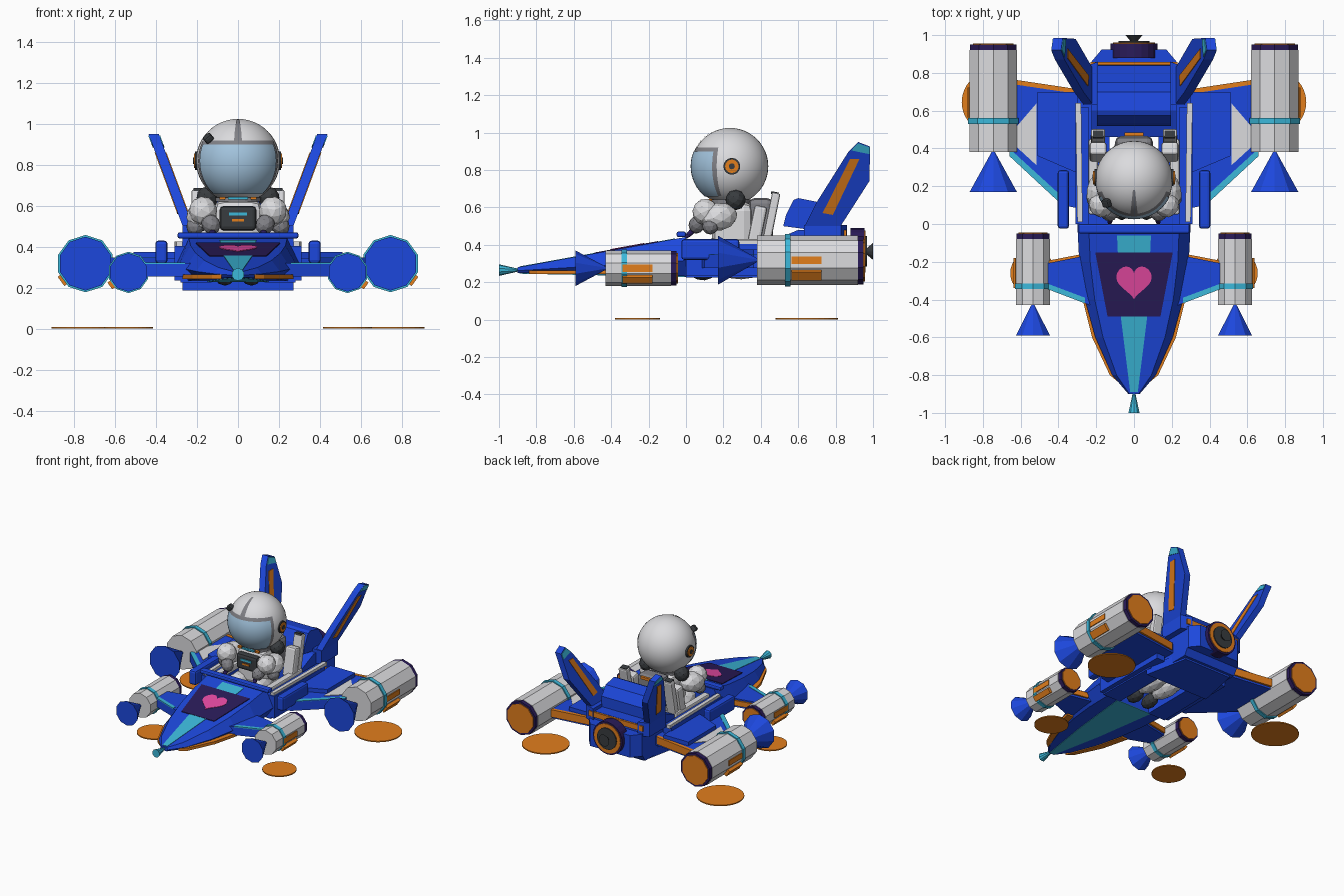
import bpy, bmesh, math
from mathutils import Vector, Matrix

if "Cube" in bpy.data.objects:
    bpy.data.objects.remove(bpy.data.objects["Cube"])


def colour(name, *rgb):
    m = bpy.data.materials.new(name)
    m.use_nodes = True
    m.diffuse_color = (*rgb, 1)
    m.node_tree.nodes["Principled BSDF"].inputs["Base Color"].default_value = (*rgb, 1)
    return m


BLUE = colour("royal blue", .012, .064, .72)
TEAL = colour("teal", .045, .48, .7)
ORANGE = colour("orange", .76, .21, .012)
PURPLE = colour("dark purple", .023, .011, .1)
PINK = colour("pink", .8, .07, .37)
WHITE = colour("off white", .71, .71, .73)
GLASS = colour("visor blue", .37, .56, .74)
GREY = colour("mid grey", .22, .22, .24)
DARK = colour("charcoal", .04, .045, .05)


def finish(name, bm, mat, smooth=False):
    bmesh.ops.recalc_face_normals(bm, faces=bm.faces)
    me = bpy.data.meshes.new(name)
    bm.to_mesh(me)
    bm.free()
    me.materials.append(mat)
    if smooth:
        me.polygons.foreach_set("use_smooth", [True] * len(me.polygons))
        me.set_sharp_from_angle(angle=math.radians(40))
    ob = bpy.data.objects.new(name, me)
    bpy.context.scene.collection.objects.link(ob)
    return ob


def loft(name, mat, rings):
    """Skin a list of equal-length rings and cap both ends."""
    bm = bmesh.new()
    rows = [[bm.verts.new(p) for p in r] for r in rings]
    n = len(rows[0])
    for a, b in zip(rows, rows[1:]):
        for i in range(n):
            j = (i + 1) % n
            bm.faces.new((a[i], a[j], b[j], b[i]))
    bm.faces.new(rows[0])
    bm.faces.new(rows[-1])
    return finish(name, bm, mat)


def plan(name, mat, pts, lo, hi, s=1):
    """Extrude an outline seen from above."""
    return loft(name, mat, [[(s * x, y, z) for x, y in pts] for z in (lo, hi)])


def side(name, mat, pts, lo, hi, lean=0, base=0):
    """Extrude a side outline across x; lean tips it outwards with height."""
    return loft(name, mat, [[(x + lean * (z - base), y, z) for y, z in pts] for x in (lo, hi)])


def lathe(name, mat, x, z, prof, n=10):
    """Turn (y, radius) pairs about an axis along y."""
    ang = [2 * math.pi * i / n for i in range(n)]
    return loft(name, mat, [[(x + r * math.sin(a), y, z + r * math.cos(a)) for a in ang]
                            for y, r in prof])


def box(name, mat, loc, dims, bevel=0, rot=(0, 0, 0)):
    bm = bmesh.new()
    bmesh.ops.create_cube(bm, size=1, matrix=Matrix.Diagonal((*dims, 1)))
    if bevel:
        bmesh.ops.bevel(bm, geom=bm.edges[:], offset=bevel, segments=2, affect='EDGES', profile=.5)
    ob = finish(name, bm, mat)
    ob.location, ob.rotation_euler = loc, rot


def limb(name, mat, p, q, r):
    """Rounded faceted limb between two points."""
    p, q = Vector(p), Vector(q)
    bm = bmesh.new()
    bmesh.ops.create_icosphere(bm, subdivisions=2, radius=1)
    for v in bm.verts:
        v.co = Vector((v.co.x * r, v.co.y * r, v.co.z * ((q - p).length / 2 + r * .6)))
    ob = finish(name, bm, mat)
    ob.location = (p + q) / 2
    ob.rotation_euler = (q - p).to_track_quat('Z', 'Y').to_euler()


def top(y):
    return .28 + .18 * (y + .9)


def bottom(y):
    return .25 - .02 * (y + .9)


def decal(name, mat, pts, z, off):
    loft(name, mat, [[(x, y, z(y) + d) for x, y in pts] for d in (0, off)])


def mirrored(half):
    return half + [(-x, y) for x, y in reversed(half)]


# Nose hull
stations = [(-.9, .03), (-.8, .115), (-.6, .205), (-.4, .26), (-.2, .29), (0, .3)]
rings = []
for y, w in stations:
    t, b = top(y), bottom(y)
    half = [(.8 * w, t), (w, b + .4 * (t - b)), (.8 * w, b)]
    rings.append([(x, y, z) for x, z in mirrored(half)])
loft("nose_hull", BLUE, rings)
decal("nose_stripe", TEAL, mirrored([(.09, -.06), (.07, -.49), (.02, -.89)]), top, .003)
decal("belly_stripe", TEAL, mirrored([(.15, 0), (.09, -.49), (.02, -.89)]), bottom, -.004)
decal("nose_panel", PURPLE, mirrored([(.205, -.15), (.14, -.49)]), top, .005)
heart = []
for i in range(36):
    a = math.tau * i / 36
    c = [math.cos(k * a) for k in range(5)]
    heart.append((.094 * math.sin(a) ** 3,
                  -.3 + .0064 * (13 * c[1] - 4 * c[2] - 2 * c[3] - c[4])))
decal("heart_emblem", PINK, heart, top, .008)
lathe("nose_probe", TEAL, 0, .265, [(-1, .031), (-.89, .006)])

# Middle and rear hull
plan("rear_belly", BLUE, mirrored([(.27, .46), (.2, .8)]), .187, .25)
box("windshield_bar", BLUE, (0, -.025, .456), (.59, .05, .03), .01)
side("rear_block", BLUE, [(.46, .2), (.46, .42), (.6, .48), (.84, .48), (.85, .25), (.82, .2)], -.225, .225)
plan("rear_hood", BLUE, mirrored([(.225, .8), (.225, .86), (.17, .925)]), .25, .42)
box("rear_trim", ORANGE, (0, .85, .46), (.46, .014, .04))
side("headrest", BLUE, [(.52, .5), (.535, .56), (.575, .64), (.6, .65), (.7, .63), (.75, .56), (.75, .47)], -.195, .195)
lathe("tail_ring", PURPLE, 0, .365, [(.88, .125), (.955, .125)], 20)
lathe("tail_glow", ORANGE, 0, .365, [(.95, .112), (.96, .112)], 20)
lathe("tail_disc", DARK, 0, .365, [(.95, .082), (.968, .082)], 20)
lathe("tail_nozzle", DARK, 0, .365, [(.96, .012), (1, .045)], 12)


def engine(name, x, z, r, y0, y1, cone, collar, s):
    lathe(name + "_body", WHITE, x, z, [(y0, r), (y1 - .03, r)])
    lathe(name + "_collar", TEAL, x, z, [(collar - .015, r * 1.065), (collar + .015, r * 1.065)])
    lathe(name + "_rear_ring", PURPLE, x, z, [(y1 - .035, r * .98), (y1, r * .98)])
    lathe(name + "_rear_glow", ORANGE, x, z, [(y1 - .01, r * .86), (y1 + .006, r * .86)])
    lathe(name + "_intake_cone", BLUE, x, z, [(cone, r), (y0 + .01, .004)])
    for deg, wide, tall in ((0, .012, .04), (36, .045, r * .42)):
        a = math.radians(deg)
        d = r * .951
        box(name + "_vent", ORANGE, (x + s * d * math.cos(a), collar + r * .75, z - d * math.sin(a)),
            (wide, .16, tall), 0, (0, s * a, 0))
    turn = [math.tau * i / 32 for i in range(32)]
    disc = [(x + 1.27 * r * math.cos(a), (y0 + y1) / 2 - .02 + 1.27 * r * math.sin(a)) for a in turn]
    plan(name + "_hover_glow", ORANGE, disc, 0, .008)


for s in (1, -1):
    engine("rear_engine", .745 * s, .318, .1315, .38, .95, .17, .545, s)
    engine("front_engine", .535 * s, .275, .0945, -.43, -.05, -.59, -.33, s)
    # Wings with coloured edges
    plan("rear_wing", BLUE, [(.2, .69), (.66, .75), (.66, .36), (.38, .1), (.28, .08)], .275, .345, s)
    plan("rear_wing_panel", BLUE, [(.3, .7), (.51, .7), (.51, .36), (.3, .27)], .34, .375, s)
    plan("rear_wing_patch", WHITE, [(.515, .64), (.635, .5), (.635, .42), (.515, .31)], .34, .349, s)
    plan("rear_wing_leading_edge", TEAL, [(.66, .4), (.66, .36), (.38, .1), (.38, .145)], .34, .348, s)
    plan("rear_wing_trailing_edge", ORANGE, [(.24, .705), (.64, .765), (.64, .74), (.24, .68)], .29, .347, s)
    plan("front_wing", BLUE, [(.22, -.16), (.47, -.21), (.47, -.34), (.22, -.435)], .255, .32, s)
    plan("front_wing_leading_edge", TEAL, [(.26, -.39), (.46, -.315), (.46, -.344), (.26, -.42)], .315, .323, s)
    plan("front_wing_trailing_edge", ORANGE, [(.28, -.16), (.46, -.195), (.46, -.215), (.28, -.18)], .27, .31, s)
    plan("nose_trim", ORANGE, [(.08, -.84), (.128, -.8), (.222, -.6), (.272, -.4), (.22, -.4), (.17, -.6)],
         .243, .264, s)
    # Open cockpit: floor sides, walls, rims and side pods
    plan("cockpit_floor", BLUE, [(.13, 0), (.28, 0), (.27, .5), (.13, .5)], .225, .29, s)
    plan("cockpit_wall", BLUE, [(.24, 0), (.31, 0), (.31, .62), (.24, .62)], .235, .405, s)
    plan("cockpit_rim", WHITE, [(.272, .01), (.3, .01), (.31, .64), (.28, .64)], .4, .425, s)
    box("side_pod", BLUE, (.374 * s, .13, .375), (.06, .31, .11), .015)
    box("seat_post", WHITE, (.19 * s, .455, .54), (.075, .045, .28), .01, (-.2, 0, 0))
    box("seat_post_pad", DARK, (.19 * s, .475, .676), (.055, .04, .015), 0, (-.2, 0, 0))
    box("seat_side", WHITE, (.19 * s, .38, .5), (.09, .07, .22), .015, (-.2, 0, 0))
    box("seat_arm", WHITE, (.215 * s, .25, .405), (.05, .4, .05), .01)
    # Tail fins leaning outwards
    lo, hi = sorted((.22 * s, .27 * s))
    fin = dict(lean=.37 * s, base=.5)
    side("tail_fin", BLUE, [(.63, .49), (.7, .63), (.87, .9), (.92, .95), (.985, .925), (.98, .74), (.82, .49)],
         lo, hi, **fin)
    side("tail_fin_tip", TEAL, [(.883, .905), (.92, .943), (.98, .922), (.98, .885)], lo - .004, hi + .004, **fin)
    side("tail_fin_stripe", ORANGE, [(.73, .57), (.878, .86), (.928, .86), (.785, .56)], lo - .004, hi + .004, **fin)
    plan("tail_fin_base", BLUE, [(.19, .63), (.27, .63), (.27, .83), (.19, .86)], .4, .505, s)

# Pilot helmet
C, R = Vector((0, .235, .82)), .205
bm = bmesh.new()
bmesh.ops.create_uvsphere(bm, u_segments=40, v_segments=24, radius=R, matrix=Matrix.Translation(C))
finish("helmet", bm, WHITE, True)


def helmet_patch(name, mat, az, e0, e1, r, n=16):
    """Curved plate on the helmet front, bounded by azimuth and elevation in degrees."""
    bm = bmesh.new()
    grid = []
    for j in range(n + 1):
        e = math.radians(e0 + (e1 - e0) * j / n)
        row = []
        for i in range(n + 1):
            a = math.radians(az * (2 * i / n - 1))
            d = Vector((math.sin(a) * math.cos(e), -math.cos(a) * math.cos(e), math.sin(e)))
            row.append(bm.verts.new(C + d * r))
        grid.append(row)
    for a, b in zip(grid, grid[1:]):
        for i in range(n):
            bm.faces.new((a[i], a[i + 1], b[i + 1], b[i]))
    ob = finish(name, bm, mat, True)
    if ob.data.polygons[0].normal.y > 0:
        ob.data.flip_normals()


helmet_patch("visor_frame", GREY, 70, -50, 29, R + .002)
helmet_patch("visor", GLASS, 63, -50, 22, R + .005)
helmet_patch("helmet_crest_stripe", GREY, 6, 28, 75, R + .003)
box("helmet_lamp", DARK, (-.145, .11, .93), (.045, .045, .035), .01, (.4, -.7, 0))
for s in (1, -1):
    for mat, r, h in ((DARK, .045, .02), (ORANGE, .036, .026), (DARK, .016, .03)):
        ob = lathe("ear_disc", mat, 0, 0, [(-.02, r), (h - .01, r)], 16)
        ob.location, ob.rotation_euler = (s * .2, .245, .82), (0, 0, -s * math.pi / 2)

# Pilot body
box("torso", WHITE, (0, .25, .49), (.24, .22, .28), .05)
ring = lathe("neck_ring", GREY, 0, 0, [(-.01, .11), (.01, .11)], 20)
ring.location, ring.rotation_euler = (0, .235, .632), (math.pi / 2, 0, 0)
box("collar_light", TEAL, (0, .122, .637), (.1, .012, .012))
box("chest_unit", DARK, (0, .13, .54), (.18, .06, .12), .02)
box("chest_screen", TEAL, (0, .098, .56), (.09, .008, .015))
box("chest_light", ORANGE, (0, .098, .53), (.06, .008, .012))
box("backpack", GREY, (0, .4, .53), (.2, .13, .24), .03)
box("backpack_valve", ORANGE, (0, .475, .64), (.1, .02, .02))
for s in (1, -1):
    box("collar_clip", ORANGE, (.075 * s, .13, .637), (.03, .02, .014))
    limb("shoulder", DARK, (.13 * s, .26, .64), (.17 * s, .27, .64), .055)
    limb("upper_arm", WHITE, (.165 * s, .23, .56), (.19 * s, .12, .54), .075)
    limb("elbow", GREY, (.2 * s, .14, .5), (.22 * s, .12, .5), .045)
    limb("forearm", WHITE, (.19 * s, .12, .57), (.15 * s, .09, .58), .072)
    limb("glove", GREY, (.145 * s, .07, .53), (.12 * s, .05, .49), .045)
    limb("control_stick", PURPLE, (.12 * s, .06, .5), (.13 * s, 0, .44), .015)
    limb("thigh", WHITE, (.08 * s, .26, .36), (.09 * s, .07, .38), .065)
    limb("shin", WHITE, (.065 * s, .42, .28), (.065 * s, .17, .275), .062)
    limb("boot", DARK, (.065 * s, .14, .265), (.065 * s, .05, .255), .05)
